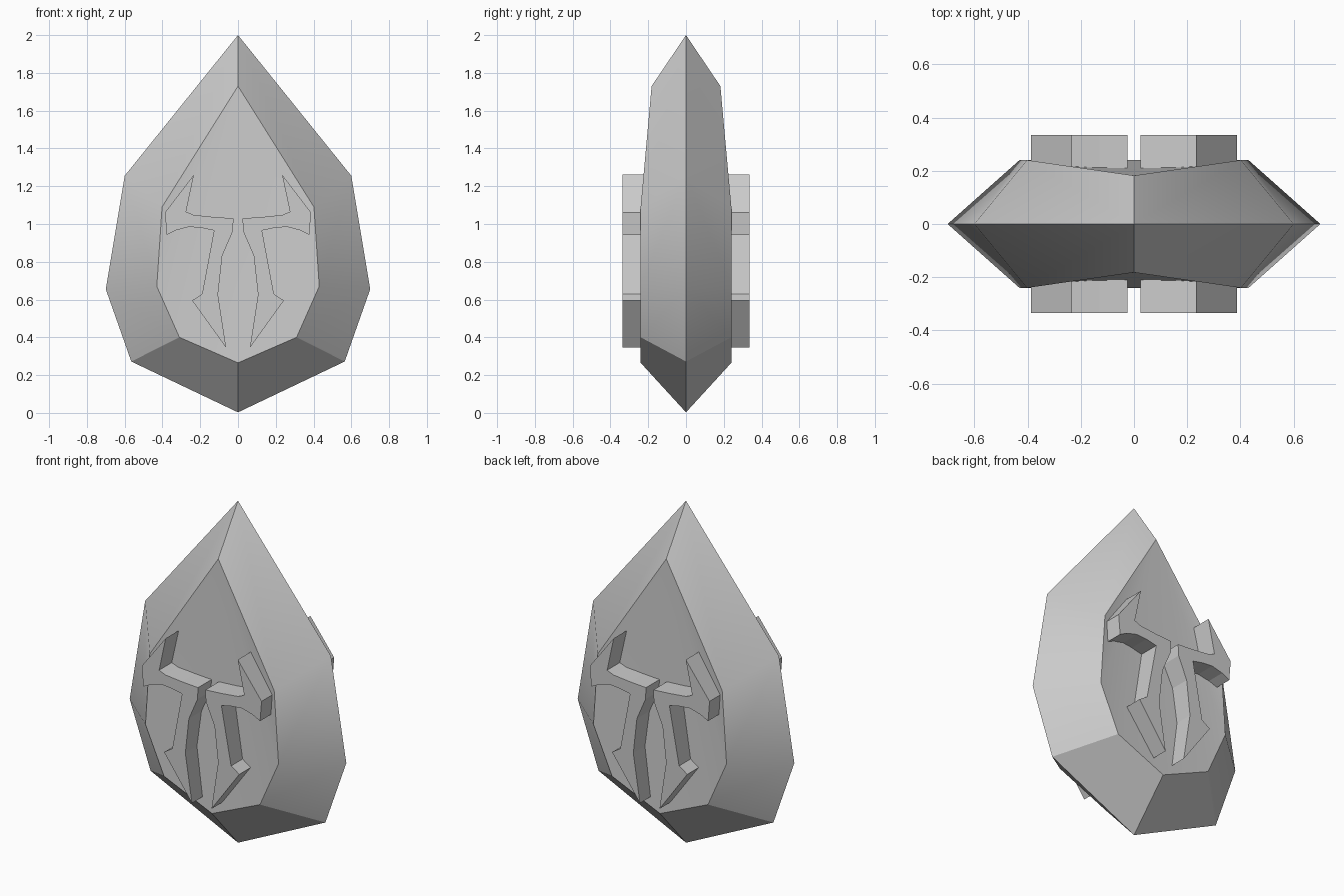
import bpy, bmesh, math

if "Cube" in bpy.data.objects:
    bpy.data.objects.remove(bpy.data.objects["Cube"])

# half outlines (x, z) / (x, depth, z), from top to bottom
RIM = [(0, 2.0), (0.6, 1.255), (0.7, 0.655), (0.565, 0.272), (0, 0.003)]
FACE = [(0, 0.182, 1.73), (0.402, 0.24, 1.09), (0.43, 0.24, 0.67),
        (0.31, 0.24, 0.4), (0, 0.24, 0.265)]
CREST = [(0.024, 1.03), (0.13, 1.037), (0.235, 1.048), (0.275, 1.065),
         (0.233, 1.262), (0.387, 1.06), (0.377, 0.942), (0.328, 0.967),
         (0.26, 0.985), (0.196, 0.98), (0.127, 0.966), (0.19, 0.63),
         (0.243, 0.595), (0.063, 0.345), (0.106, 0.626), (0.083, 0.833),
         (0.027, 0.962)]


def finish(bm, name):
    bmesh.ops.remove_doubles(bm, verts=bm.verts, dist=0.0005)
    bmesh.ops.recalc_face_normals(bm, faces=bm.faces)
    mesh = bpy.data.meshes.new(name)
    bm.to_mesh(mesh)
    bm.free()
    obj = bpy.data.objects.new(name, mesh)
    bpy.context.collection.objects.link(obj)
    return obj


# Faceted drop-shaped stone: four mirrored quarters
bm = bmesh.new()
for sx in (1, -1):
    for sy in (1, -1):
        rim = [bm.verts.new((sx * x, 0, z)) for x, z in RIM]
        face = [bm.verts.new((sx * x, sy * y, z)) for x, y, z in FACE]
        for i in range(4):
            bm.faces.new((rim[i], rim[i + 1], face[i + 1], face[i]))
        for i in range(1, 4):
            bm.faces.new((face[0], face[i], face[i + 1]))
stone = finish(bm, "stone")
bpy.context.view_layer.objects.active = stone
stone.select_set(True)
bpy.ops.object.shade_smooth_by_angle(angle=math.radians(25))

# Raised crest: two mirrored prisms running through the stone
bm = bmesh.new()
for sx in (1, -1):
    base = bm.faces.new([bm.verts.new((sx * x, -0.335, z)) for x, z in CREST])
    ext = bmesh.ops.extrude_face_region(bm, geom=[base], use_keep_orig=True)
    moved = [g for g in ext["geom"] if isinstance(g, bmesh.types.BMVert)]
    bmesh.ops.translate(bm, verts=moved, vec=(0, 0.67, 0))
finish(bm, "raised_crest")
